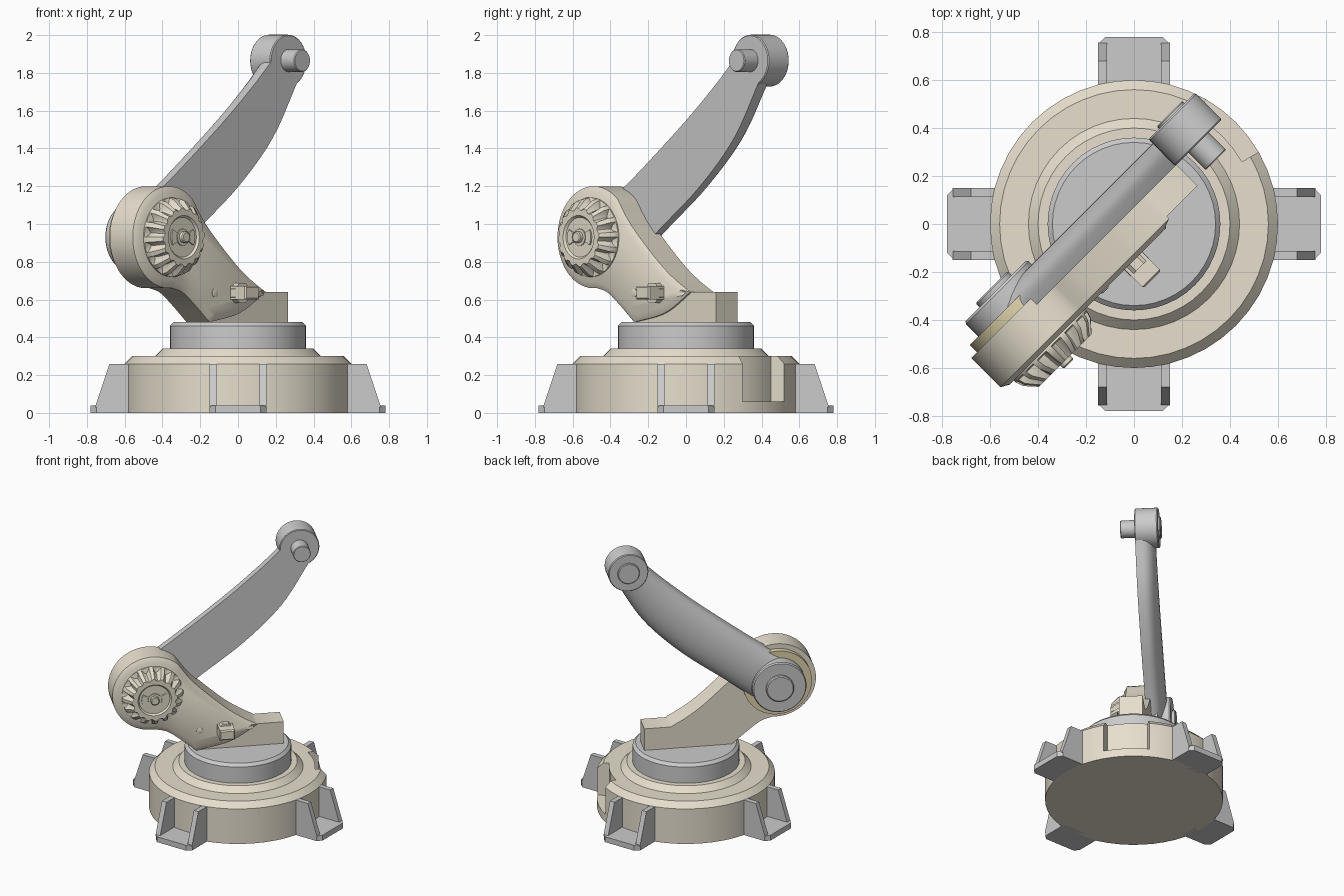
import bpy, bmesh
from math import cos, sin, pi, radians
from mathutils import Matrix, Vector

if "Cube" in bpy.data.objects:
    bpy.data.objects.remove(bpy.data.objects["Cube"])


def material(name, rgb):
    m = bpy.data.materials.new(name)
    m.diffuse_color = (*rgb, 1)
    m.use_nodes = True
    m.node_tree.nodes["Principled BSDF"].inputs["Base Color"].default_value = m.diffuse_color
    return m


BEIGE = material("beige", (0.80, 0.74, 0.62))
YELLOW = material("yellow", (0.76, 0.68, 0.42))
UP = Matrix.Rotation(pi / 2, 4, 'X')            # (along, height, depth) -> world
ARM = Matrix.Rotation(pi / 4, 4, 'Z') @ UP      # arm plane is turned 45 degrees
SHOULDER, ELBOW = (-0.605, 0.93), (0.43, 1.865)


def smooth(ob):
    bpy.ops.object.select_all(action='DESELECT')
    ob.select_set(True)
    bpy.context.view_layer.objects.active = ob
    bpy.ops.object.shade_smooth_by_angle(angle=radians(30))


def finish(name, bm, mat=None, matrix=Matrix()):
    bmesh.ops.recalc_face_normals(bm, faces=bm.faces)
    bm.transform(matrix)
    me = bpy.data.meshes.new(name)
    bm.to_mesh(me)
    bm.free()
    if mat:
        me.materials.append(mat)
    ob = bpy.data.objects.new(name, me)
    bpy.context.collection.objects.link(ob)
    smooth(ob)
    return ob


def loft(name, rings, mat=None, matrix=Matrix()):
    """Skin closed rings of equal length and cap both ends."""
    bm = bmesh.new()
    vs = [[bm.verts.new(p) for p in ring] for ring in rings]
    n = len(vs[0])
    for a, b in zip(vs, vs[1:]):
        for i in range(n):
            j = (i + 1) % n
            bm.faces.new((a[i], a[j], b[j], b[i]))
    bm.faces.new(vs[0][::-1])
    bm.faces.new(vs[-1])
    return finish(name, bm, mat, matrix)


def lathe(name, profile, mat=None, matrix=Matrix(), center=(0, 0), segs=48):
    rings = [[(center[0] + r * cos(2 * pi * i / segs), center[1] + r * sin(2 * pi * i / segs), h)
              for i in range(segs)] for r, h in profile]
    return loft(name, rings, mat, matrix)


def prism(name, pts, d0, d1, mat=None, matrix=Matrix(), chamfer=None):
    bm = bmesh.new()
    lo = [bm.verts.new((x, y, d0)) for x, y in pts]
    hi = [bm.verts.new((x, y, d1)) for x, y in pts]
    n = len(pts)
    for i in range(n):
        j = (i + 1) % n
        bm.faces.new((lo[i], lo[j], hi[j], hi[i]))
    bm.faces.new(lo[::-1])
    top = bm.faces.new(hi)
    if chamfer:
        bmesh.ops.recalc_face_normals(bm, faces=bm.faces)
        bmesh.ops.inset_region(bm, faces=[top], thickness=chamfer[0], depth=chamfer[1],
                               use_even_offset=True)
    return finish(name, bm, mat, matrix)


def arc(c, r, a0, a1, n):
    return [(c[0] + r * cos(radians(a0 + (a1 - a0) * i / n)),
             c[1] + r * sin(radians(a0 + (a1 - a0) * i / n))) for i in range(n + 1)]


def curve(pts, n=6):
    """Catmull-Rom curve through the points."""
    p = [Vector(q) for q in pts]
    p = [2 * p[0] - p[1]] + p + [2 * p[-1] - p[-2]]
    out = []
    for a, b, c, d in zip(p, p[1:], p[2:], p[3:]):
        for k in range(n):
            t = k / n
            out.append(0.5 * (2 * b + (c - a) * t + (2 * a - 5 * b + 4 * c - d) * t * t
                              + (3 * b - a - 3 * c + d) * t ** 3))
    return [tuple(v) for v in out + [p[-2]]]


# Round base with a sector notch in its rim
base = lathe("base", [(0.60, 0), (0.60, 0.26), (0.56, 0.30), (0.44, 0.30), (0.40, 0.34), (0.35, 0.34)], BEIGE)
cutter = prism("notch_cutter", arc((0, 0), 0.52, 30, 60, 4) + arc((0, 0), 0.75, 60, 30, 4), 0.06, 0.40)
cutter.hide_render = True
mod = base.modifiers.new("notch", 'BOOLEAN')
mod.operation, mod.object, mod.solver = 'DIFFERENCE', cutter, 'EXACT'
bpy.context.view_layer.objects.active = base
bpy.ops.object.modifier_apply(modifier=mod.name)
bpy.data.objects.remove(cutter)
smooth(base)

# Turntable
lathe("turntable", [(0.36, 0.33), (0.36, 0.46), (0.34, 0.48)])

# Four feet: sole plate and two side flanges each
for k in range(4):
    turn = Matrix.Rotation(k * pi / 2, 4, 'Z')
    prism(f"foot_plate_{k}", [(0.55, -0.15), (0.75, -0.15), (0.78, -0.12), (0.78, 0.12),
                              (0.75, 0.15), (0.55, 0.15)], 0, 0.04, None, turn)
    for s, d in (("a", -0.15), ("b", 0.113)):
        prism(f"foot_flange_{k}{s}", [(0.55, 0.03), (0.757, 0.03), (0.68, 0.26), (0.55, 0.26)],
              d, d + 0.037, None, turn @ UP)

# Lower arm: plate with foot block, and chamfered front panel
disc = arc(SHOULDER, 0.27, 49, 275, 36)
under = curve([disc[-1], (-0.50, 0.637), (-0.41, 0.572), (-0.30, 0.48)])[1:]
over = curve([(0.12, 0.64), (0.0, 0.71), (-0.125, 0.805), (-0.32, 0.99), disc[0]])
prism("lower_arm_plate", disc + under + [(0.30, 0.48), (0.30, 0.64)] + over[:-1],
      -0.085, 0.075, BEIGE, ARM)
prism("lower_arm_panel", disc + under + curve([(-0.30, 0.48), (-0.07, 0.53), (0.12, 0.64)])[1:-1]
      + over[:-1], 0.07, 0.087, BEIGE, ARM, chamfer=(0.035, 0.02))

# Scalloped shoulder dial with hub and two wedges
steps = (0, 0, 0, 0.75, 1, 0.75)
rings = []
for r, notch, h in ((0.21, 0.21, 0.09), (0.21, 0.21, 0.115), (0.21, 0.17, 0.12), (0.20, 0.165, 0.15),
                    (0.155, 0.143, 0.20), (0.115, 0.115, 0.20), (0.105, 0.105, 0.188)):
    ring = []
    for i in range(96):
        q, a = r + (notch - r) * steps[i % 6], 2 * pi * i / 96
        ring.append((SHOULDER[0] + q * cos(a), SHOULDER[1] + q * sin(a), h))
    rings.append(ring)
loft("shoulder_dial", rings, BEIGE, ARM)
lathe("dial_hub", [(0.045, 0.18), (0.045, 0.196), (0.03, 0.196), (0.03, 0.215), (0.024, 0.22)],
      BEIGE, ARM, SHOULDER, 20)
for n, a in (("right", 0), ("left", 180)):
    prism(f"dial_wedge_{n}", arc(SHOULDER, 0.05, a - 28, a + 28, 4)
          + arc(SHOULDER, 0.088, a + 28, a - 28, 6), 0.18, 0.197, BEIGE, ARM)

# Small clip and pin on the front panel
CLIP = (-0.11, 0.635)
prism("clip_collar", arc(CLIP, 0.058, 22.5, 337.5, 7), 0.09, 0.145, BEIGE, ARM)
prism("clip_stub", [(-0.162, 0.60), (-0.058, 0.60), (-0.058, 0.673), (-0.162, 0.673)],
      0.09, 0.21, BEIGE, ARM, chamfer=(0.008, 0.008))
lathe("panel_pin", [(0.022, 0.09), (0.022, 0.11), (0.016, 0.112)], BEIGE, ARM, (-0.28, 0.635), 16)

# Shoulder joint behind the lower arm
lathe("shoulder_spacer", [(0.235, -0.08), (0.235, -0.127)], YELLOW, ARM, SHOULDER)
lathe("shoulder_boss", [(0.185, -0.12), (0.185, -0.20), (0.178, -0.21)], None, ARM, SHOULDER)
lathe("shoulder_cap", [(0.095, -0.20), (0.095, -0.228), (0.088, -0.234)], None, ARM, SHOULDER, 32)

# Curved upper arm: flat front, rounded back
top = curve([(-0.716, 1.078), (-0.52, 1.19), (-0.11, 1.50), (0.14, 1.71), (0.31, 1.87)])
low = curve([(-0.494, 0.782), (-0.25, 0.97), (0.055, 1.20), (0.31, 1.455), (0.50, 1.76)])
rings = []
for a, b in zip(top, low):
    a, b = Vector(a), Vector(b)
    mid, half = (a + b) / 2, (a - b) / 2
    ring = [(*a, -0.05)]
    for i in range(15):
        t = pi * i / 14
        ring.append((*(mid + half * cos(t)), -0.095 - 0.087 * sin(t)))
    rings.append(ring + [(*b, -0.05)])
loft("upper_arm", rings, None, ARM)

# Elbow head, peg and rear cap
lathe("elbow_head", [(0.132, -0.05), (0.137, -0.055), (0.137, -0.20), (0.132, -0.207)], None, ARM, ELBOW, 40)
lathe("elbow_peg", [(0.06, -0.06), (0.06, 0.048), (0.056, 0.053)], None, ARM, ELBOW, 32)
lathe("elbow_cap", [(0.075, -0.20), (0.075, -0.216), (0.07, -0.221)], None, ARM, ELBOW, 32)
